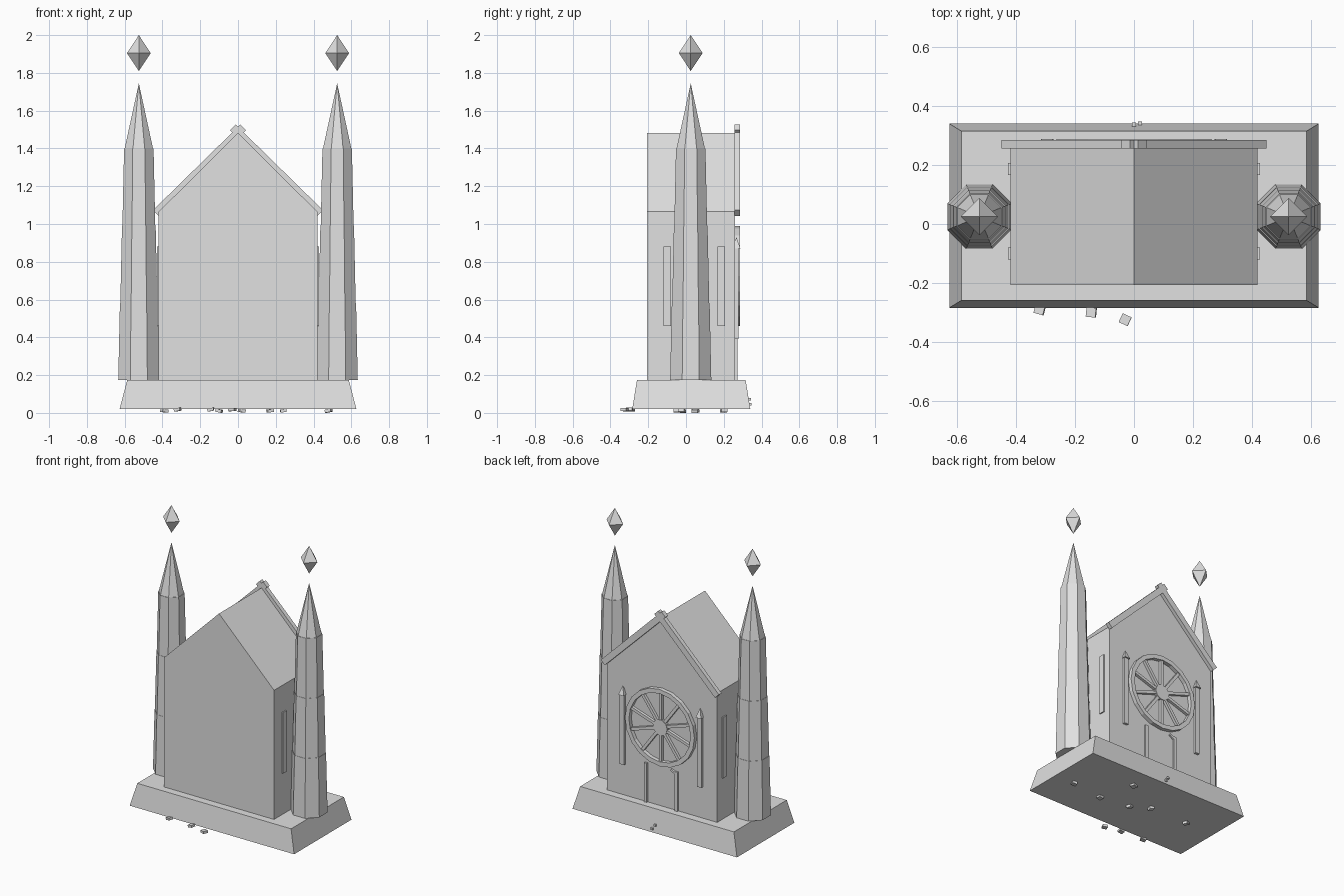
import bpy, bmesh, math, random
from mathutils import Matrix, Vector

if "Cube" in bpy.data.objects:
    bpy.data.objects.remove(bpy.data.objects["Cube"])

random.seed(4)
stone = bpy.data.materials.new("pale_stone")
stone.diffuse_color = (0.75, 0.75, 0.75, 1)
stone.use_nodes = True
stone.node_tree.nodes["Principled BSDF"].inputs["Base Color"].default_value = stone.diffuse_color

YC = 0.025      # depth centre of the towers
WALL = 0.26     # plane of the decorated back wall


def finish(name, bm):
    bmesh.ops.recalc_face_normals(bm, faces=bm.faces)
    me = bpy.data.meshes.new(name)
    bm.to_mesh(me)
    bm.free()
    me.materials.append(stone)
    ob = bpy.data.objects.new(name, me)
    bpy.context.collection.objects.link(ob)
    return ob


def box(bm, centre, size, rot=None):
    m = Matrix.Translation(centre) @ (rot or Matrix()) @ Matrix.Diagonal((*size, 1))
    bmesh.ops.create_cube(bm, size=1, matrix=m)


def prism(bm, profile, y0, y1):
    """Extrude an (x, z) profile along y."""
    vs = [bm.verts.new((x, y0, z)) for x, z in profile]
    f = bm.faces.new(vs)
    r = bmesh.ops.extrude_face_region(bm, geom=[f])
    new = [v for v in r["geom"] if isinstance(v, bmesh.types.BMVert)]
    bmesh.ops.translate(bm, verts=new, vec=(0, y1 - y0, 0))


def frustum(bm, x, y, z0, z1, r0, r1, n, turn):
    m = Matrix.Translation((x, y, (z0 + z1) / 2)) @ Matrix.Rotation(turn, 4, 'Z')
    bmesh.ops.create_cone(bm, cap_ends=True, segments=n, radius1=r0, radius2=r1,
                          depth=z1 - z0, matrix=m)


# sloped plinth
bm = bmesh.new()
box(bm, (0, 0.028, 0.0975), (1.254, 0.625, 0.155))
for v in bm.verts:
    if v.co.z > 0.1:
        v.co.x *= 0.935
        v.co.y = 0.028 + (v.co.y - 0.028) * 0.92
finish("plinth", bm)

# gabled hall
bm = bmesh.new()
prism(bm, [(-0.42, 0.175), (0.42, 0.175), (0.42, 1.065), (0, 1.482), (-0.42, 1.065)],
      -0.207, WALL)
finish("hall", bm)

# gable trim: two crossing beams
bm = bmesh.new()
for s in (-1, 1):
    outer0, outer1 = Vector((0.45, 1.073)), Vector((-0.013, 1.527))
    d = (outer1 - outer0).normalized()
    inn = Vector((-d.y, d.x)) * 0.042
    pts = [outer0, outer1, outer1 + inn, outer0 + inn]
    prism(bm, [(s * p.x, p.y) for p in pts], WALL - 0.004, 0.285)
finish("gable_trim", bm)

# towers: three stepped octagonal stages, spire and floating crystal
K = 1 / math.cos(math.pi / 8)
STAGES = [(0.175, 0.583, 0.109, 0.100), (0.583, 0.991, 0.098, 0.089),
          (0.991, 1.40, 0.087, 0.078), (1.40, 1.745, 0.075, 0.0)]
for s, side in ((-1, "left"), (1, "right")):
    bm = bmesh.new()
    for z0, z1, a0, a1 in STAGES:
        frustum(bm, s * 0.525, YC, z0, z1, a0 * K, a1 * K, 8, math.pi / 8)
    finish(side + "_tower", bm)
    bm = bmesh.new()
    ring = [bm.verts.new((s * 0.525 + 0.063 * math.cos(i * math.pi / 2),
                          YC + 0.063 * math.sin(i * math.pi / 2), 1.905)) for i in range(4)]
    for z in (1.81, 2.0):
        tip = bm.verts.new((s * 0.525, YC, z))
        for i in range(4):
            bm.faces.new((ring[i], ring[(i + 1) % 4], tip))
    finish(side + "_crystal", bm)

# rose window: ring, spokes and hub on the back wall
CZ = 0.725
bm = bmesh.new()
N = 20
loops = []
for r, y in ((0.265, WALL), (0.265, 0.287), (0.235, 0.287), (0.235, WALL)):
    loops.append([bm.verts.new((r * math.cos(2 * math.pi * i / N), y,
                                CZ + r * math.sin(2 * math.pi * i / N))) for i in range(N)])
for k in range(4):
    a, b = loops[k], loops[(k + 1) % 4]
    for i in range(N):
        j = (i + 1) % N
        bm.faces.new((a[i], a[j], b[j], b[i]))
finish("rose_ring", bm)

bm = bmesh.new()
for i in range(10):
    rot = Matrix.Rotation(2 * math.pi * (i + 0.5) / 10, 4, 'Y')
    c = rot @ Vector((0.145, 0, 0))
    box(bm, (c.x, WALL + 0.008, CZ + c.z), (0.19, 0.022, 0.02), rot)
finish("rose_spokes", bm)

bm = bmesh.new()
prism(bm, [(0.055 * math.cos(math.pi * i / 5), CZ + 0.055 * math.sin(math.pi * i / 5))
           for i in range(10)], WALL - 0.004, 0.283)
finish("rose_hub", bm)

# narrow pilasters with pointed caps beside the rose window
for s, side in ((-1, "left"), (1, "right")):
    bm = bmesh.new()
    box(bm, (s * 0.295, WALL + 0.007, 0.63), (0.032, 0.022, 0.48))
    frustum(bm, s * 0.295, WALL + 0.007, 0.87, 0.93, 0.03, 0, 4, math.pi / 4)
    finish(side + "_pilaster", bm)

# door posts and a stub of the broken arch
bm = bmesh.new()
for x in (-0.115, 0.12):
    box(bm, (x, WALL + 0.003, 0.31), (0.022, 0.018, 0.27))
box(bm, (-0.095, WALL + 0.005, 0.438), (0.05, 0.014, 0.014), Matrix.Rotation(-0.5, 4, 'Y'))
finish("door_posts", bm)

# slit windows on both long sides
bm = bmesh.new()
for s in (-1, 1):
    for y in (0.187, -0.10):
        box(bm, (s * 0.42, y, 0.67), (0.016, 0.04, 0.42))
finish("side_slits", bm)

# small studs on the plinth
bm = bmesh.new()
box(bm, (0.0, 0.337, 0.072), (0.014, 0.014, 0.014))
box(bm, (0.02, 0.341, 0.045), (0.014, 0.014, 0.014))
finish("plinth_studs", bm)

# loose rubble around and under the plinth
bm = bmesh.new()
for x, y in ((-0.32, -0.29), (-0.145, -0.30), (-0.03, -0.325), (-0.39, 0.05),
             (0.17, 0.2), (0.24, -0.05), (0.48, -0.02), (-0.1, 0.05), (0.02, -0.02)):
    rot = Matrix.Rotation(random.uniform(-0.5, 0.5), 4, 'Z') @ \
        Matrix.Rotation(random.uniform(-0.25, 0.25), 4, 'Y')
    box(bm, (x, y, 0.022 if y < -0.2 else 0.016), (0.033, 0.033, 0.016), rot)
lift = min(v.co.z for v in bm.verts)
bmesh.ops.translate(bm, verts=bm.verts, vec=(0, 0, -lift))
finish("rubble", bm)
